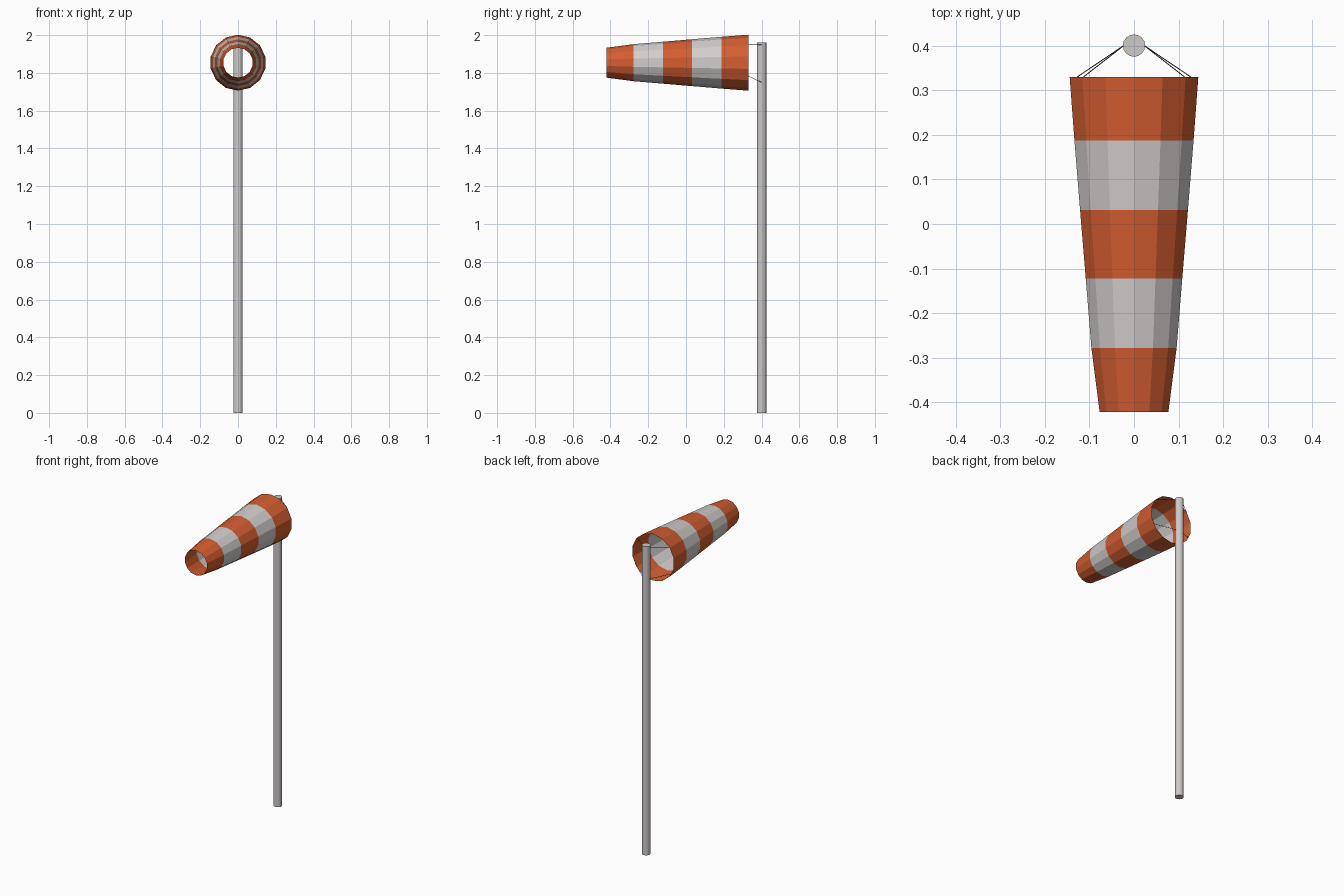
import bpy, bmesh, math
from mathutils import Vector

if "Cube" in bpy.data.objects:
    bpy.data.objects.remove(bpy.data.objects["Cube"])

def material(name, rgb):
    m = bpy.data.materials.new(name)
    m.diffuse_color = (*rgb, 1)
    m.use_nodes = True
    m.node_tree.nodes["Principled BSDF"].inputs["Base Color"].default_value = m.diffuse_color
    return m

orange = material("orange fabric", (0.66, 0.11, 0.03))
white = material("white fabric", (0.64, 0.61, 0.60))
metal = material("pole grey", (0.62, 0.59, 0.58))
dark = material("dark rope", (0.03, 0.03, 0.03))

def make_object(name, bm, mats):
    me = bpy.data.meshes.new(name)
    bm.to_mesh(me)
    bm.free()
    for m in mats:
        me.materials.append(m)
    ob = bpy.data.objects.new(name, me)
    bpy.context.collection.objects.link(ob)
    return ob

def rod(name, a, b, radius, sides, mat):
    a, b = Vector(a), Vector(b)
    bm = bmesh.new()
    bmesh.ops.create_cone(bm, cap_ends=True, segments=sides, radius1=radius,
                          radius2=radius, depth=(b - a).length)
    ob = make_object(name, bm, [mat])
    ob.location = (a + b) / 2
    ob.rotation_euler = (b - a).to_track_quat('Z', 'Y').to_euler()
    return ob

# Pole
pole_y = 0.40
rod("pole", (0, pole_y, 0), (0, pole_y, 1.96), 0.025, 16, metal)

# Tapered fabric tube, open at both ends, one ring per stripe boundary
SIDES, CZ = 14, 1.854
profile = [(0.33, 0.148), (0.187, 0.137), (0.031, 0.124),
           (-0.122, 0.111), (-0.278, 0.098), (-0.422, 0.079)]
bm = bmesh.new()
rings = []
for y, r in profile:
    rings.append([bm.verts.new((r * math.sin(2 * math.pi * i / SIDES), y,
                                CZ + r * math.cos(2 * math.pi * i / SIDES)))
                  for i in range(SIDES)])
for k in range(len(rings) - 1):
    for i in range(SIDES):
        j = (i + 1) % SIDES
        f = bm.faces.new((rings[k][i], rings[k][j], rings[k + 1][j], rings[k + 1][i]))
        f.material_index = k % 2
bmesh.ops.recalc_face_normals(bm, faces=bm.faces)
if sum(f.normal.dot(f.calc_center_median() - Vector((0, f.calc_center_median().y, CZ)))
       for f in bm.faces) < 0:
    bmesh.ops.reverse_faces(bm, faces=bm.faces)
make_object("wind_sock", bm, [orange, white])

# Ropes from the wide rim to the pole
for side, label in ((-1, "left"), (1, "right")):
    rod("upper_rope_" + label, (side * 0.113, 0.33, 1.948),
        (side * 0.023, pole_y, 1.95), 0.0012, 6, dark)
    rod("lower_rope_" + label, (side * 0.127, 0.33, 1.783),
        (side * 0.023, pole_y, 1.75), 0.0012, 6, dark)
